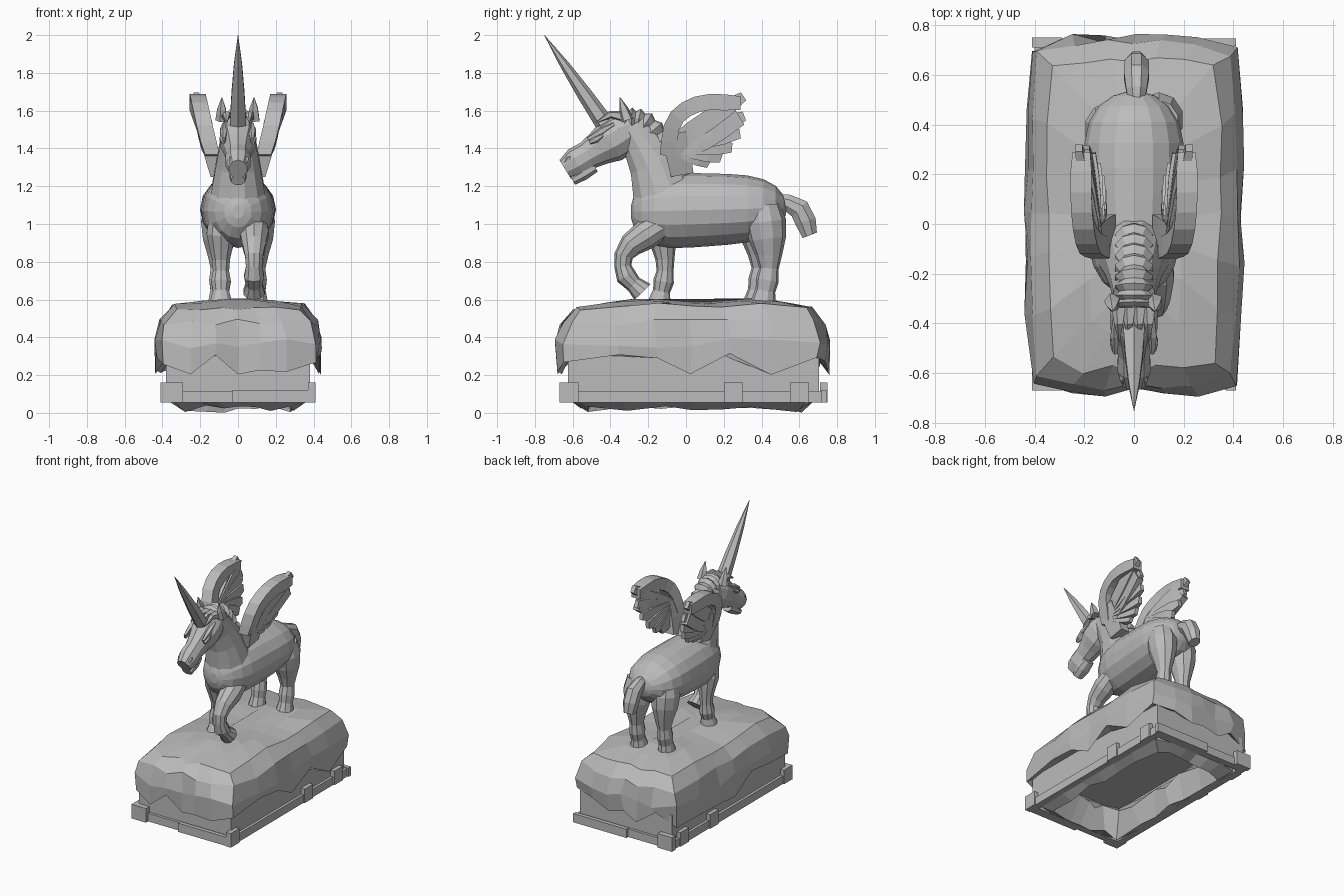
import bpy, bmesh, math, random
from mathutils import Vector

random.seed(4)
if "Cube" in bpy.data.objects:
    bpy.data.objects.remove(bpy.data.objects["Cube"], do_unlink=True)

stone = bpy.data.materials.new("grey stone")
stone.use_nodes = True
grey = (.5, .5, .5, 1)
stone.diffuse_color = grey
stone.node_tree.nodes["Principled BSDF"].inputs["Base Color"].default_value = grey


def skin(name, rings, loop=False):
    """Join equal rings of points; cap the ends unless the rings loop round."""
    bm = bmesh.new()
    loops = [[bm.verts.new(point) for point in ring] for ring in rings]
    pairs = list(zip(loops, loops[1:]))
    if loop:
        pairs.append((loops[-1], loops[0]))
    else:
        bm.faces.new(loops[0])
        bm.faces.new(loops[-1])
    for lower, upper in pairs:
        for i in range(len(lower)):
            bm.faces.new((lower[i - 1], lower[i], upper[i], upper[i - 1]))
    bmesh.ops.recalc_face_normals(bm, faces=bm.faces)
    mesh = bpy.data.meshes.new(name)
    bm.to_mesh(mesh)
    bm.free()
    mesh.materials.append(stone)
    bpy.context.collection.objects.link(bpy.data.objects.new(name, mesh))


def along(path, t):
    """Point on a smooth curve through the (y, z) path."""
    points = [Vector(p) for p in path]
    points = [2 * points[0] - points[1], *points, 2 * points[-1] - points[-2]]
    u = t * (len(path) - 1)
    i = min(int(u), len(path) - 2)
    f = u - i
    a, b, c, d = points[i:i + 4]
    bend = (2 * a - 5 * b + 4 * c - d) * f * f + (3 * b - a - 3 * c + d) * f ** 3
    return b + ((c - a) * f + bend) / 2


def tube(name, path, girths, depth=1, sides=10, x=0, lean=0):
    """Tube with evenly spaced girths; depth stretches it in the side plane."""
    rings = []
    last = len(girths) - 1
    for i, girth in enumerate(girths):
        t = i / last
        centre = along(path, t)
        ahead = along(path, min(t + .02, 1)) - along(path, max(t - .02, 0))
        ahead.normalize()
        middle = x + lean * (centre.y - 1.3)
        ring = []
        for k in range(sides):
            angle = math.tau * (k + .5) / sides
            up = math.sin(angle) * girth * depth
            ring.append((middle + math.cos(angle) * girth,
                         centre.x - ahead.y * up, centre.y + ahead.x * up))
        rings.append(ring)
    skin(name, rings)


def rectangle(x, y, z, half_x, half_y):
    return [(x + i * half_x, y + j * half_y, z)
            for i, j in ((-1, -1), (1, -1), (1, 1), (-1, 1))]


# Torso: blunt oval sections, shallower toward the rump
def torso_ring(t, sides=16):
    blunt = math.sqrt(1.03 - t ** 4)
    ring = []
    for k in range(sides):
        angle = math.tau * k / sides
        ring.append((math.cos(angle) * blunt * (.195 + .015 * t), .12 + .41 * t,
                     1.075 + .01 * t + math.sin(angle) * blunt * (.19 - .02 * t)))
    return ring


skin("body", [torso_ring(math.sin(math.pi * i / 12)) for i in range(-6, 7)])
tube("neck", [(-.1, 1.1), (-.17, 1.32), (-.29, 1.52)], (.16, .14, .12, .1, .085),
     depth=1.15, sides=12)

# Head, horn and mane
tube("head", [(-.28, 1.51), (-.64, 1.29)], (.08, .1, .1, .08, .067, .07, .05), depth=1.15)
tube("lower_lip", [(-.48, 1.3), (-.6, 1.23)], (.04, .05, .04), depth=.7, sides=8)
tube("horn", [(-.43, 1.53), (-.75, 2)], (.05, .04, .025, .001), sides=6)
tube("mane", [(-.34, 1.55), (-.2, 1.51), (-.04, 1.27)],
     [.06 + .02 * (i % 2) for i in range(17)], depth=.9)
for i in range(4):
    tube(f"forelock_{i}", [(-.34, 1.57), (-.4, 1.58), (-.47, 1.54)], (.03, .02, .004),
         sides=5, x=.04 * (i - 1.5))

for side, word in ((-1, "right"), (1, "left")):
    # Face details
    tube(word + "_ear", [(-.31, 1.55), (-.35, 1.67)], (.035, .025, .002), sides=5, x=side * .085)
    tube(word + "_brow", [(-.38, 1.53), (-.52, 1.45)], (.01, .02, .01), sides=5, x=side * .075)
    tube(word + "_eye", [(-.44, 1.47), (-.51, 1.43)], (.01, .02, .01), sides=6, x=side * .08)
    tube(word + "_nostril", [(-.6, 1.36), (-.64, 1.32)], (.01, .02, .01), sides=5, x=side * .04)

    # Wing: thick square arch over a web and a fan of broad feathers
    wing = dict(sides=4, x=side * .12, lean=side * .27)
    tube(word + "_wing_arch", [(-.1, 1.36), (-.06, 1.55), (.08, 1.64), (.29, 1.64)],
         (.055, .06, .06, .06, .06, .06, .06, .06, .05), **wing)
    tube(word + "_wing_root", [(-.06, 1.48), (-.02, 1.26)], (.05, .055, .05), depth=1.7, **wing)
    tube(word + "_wing_web", [(-.04, 1.4), (.27, 1.59)], (.03, .04, .04, .035), depth=3, **wing)
    for i in range(6):
        angle = math.radians(34 - 13 * i)
        length = .44 - .045 * i
        root = Vector((-.06, 1.43))
        tip = root + length * Vector((math.cos(angle), math.sin(angle)))
        tube(f"{word}_feather_{i}", [root, tip], (.03, .04, .04, .035, .02), depth=1.8, **wing)

    # Hind legs, slightly staggered
    shift = side * .02
    tube(word + "_hind_leg", [(.39 + shift, 1.1), (.42 + shift, .8), (.39 + shift, .59)],
         (.08, .1, .09, .065, .047, .055, .048, .06), depth=1.1, x=side * .1)

# Front legs: one standing, one raised
front_girths = (.07, .08, .065, .05, .045, .055, .045, .06)
tube("standing_front_leg", [(-.14, 1.02), (-.11, .78), (-.14, .59)], front_girths, x=-.09)
tube("raised_front_leg", [(-.12, 1), (-.31, .87), (-.325, .74), (-.23, .64)],
     front_girths, x=.085)

tube("tail", [(.47, 1.13), (.6, 1.08), (.655, .94)], (.03, .045, .055, .055, .04),
     depth=1.1, sides=8, x=.01)


# Rock: square-shouldered rings with seeded roughness
def rock_ring(z, inset, rough=0, jag=.02, sides=24):
    def jitter(amount):
        return random.uniform(-amount, amount)

    ring = []
    for k in range(sides):
        angle = math.tau * k / sides
        across, back = math.cos(angle), math.sin(angle)
        reach = (across ** 12 + back ** 12) ** (-1 / 12)
        y = .035 + back * reach * (.71 - inset) + jitter(rough)
        # Two low mounds under the hooves
        swell = math.exp(-((y - .38) / .2) ** 2) + math.exp(-((y + .22) / .2) ** 2)
        lift = .025 * swell if z > .5 else 0
        ring.append((across * reach * (.435 - inset) + jitter(rough / 2), y,
                     max(0, z + lift + jitter(jag if rough else 0))))
    return ring


skin("rock", [rock_ring(.3, .06), rock_ring(.26, .005, rough=.02, jag=.06),
              rock_ring(.37, 0, rough=.02, jag=.03), rock_ring(.48, .02, rough=.02),
              rock_ring(.55, .09, rough=.02, jag=.01),
              rock_ring(.57, .25, rough=.01, jag=.005), rock_ring(.58, .38)])
skin("underside_rubble", [rock_ring(.06, .07), rock_ring(.02, .14, rough=.03),
                          rock_ring(.2, .18, rough=.04, jag=.06), rock_ring(.3, .07)], loop=True)


# Plinth walls, ledge and blocks, all set around the same centre
centre_y = .04


def frame(name, half, wall, bottom, top):
    rings = []
    for inset, z in ((0, bottom), (0, top), (wall, top), (wall, bottom)):
        rings.append(rectangle(0, centre_y, z, half - inset, half + .285 - inset))
    skin(name, rings, loop=True)


def block(name, x, y, half_x, half_y, top=.16):
    skin(name, [rectangle(x, y, z, half_x, half_y) for z in (.055, top)])


frame("plinth", half=.38, wall=.03, bottom=.06, top=.3)
frame("ledge", half=.4, wall=.05, bottom=.055, top=.115)
for side in (-1, 1):
    for y in (-.62, .25, .6):
        block("side_block", side * .39, y, half_x=.02, half_y=.05)
    end = centre_y + side * .69
    block("end_block", -.35, end, half_x=.06, half_y=.02)
    block("end_strip", .19, end, half_x=.22, half_y=.015, top=.12)
